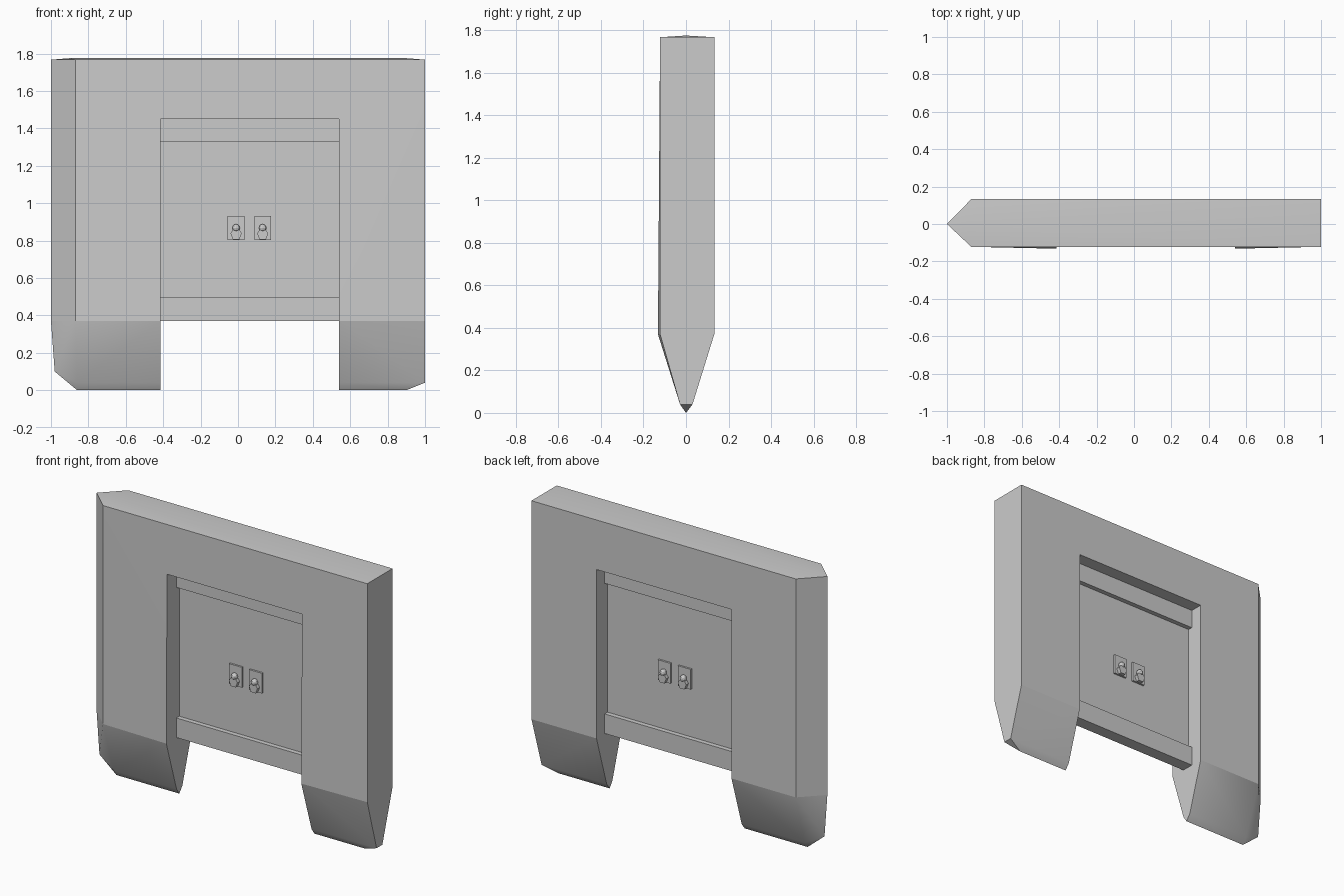
import bpy, bmesh, math
from mathutils import Matrix, Vector

if "Cube" in bpy.data.objects:
    bpy.data.objects.remove(bpy.data.objects["Cube"])

grey = bpy.data.materials.new("concrete_grey")
grey.diffuse_color = (0.6, 0.6, 0.6, 1)
grey.use_nodes = True
grey.node_tree.nodes["Principled BSDF"].inputs["Base Color"].default_value = grey.diffuse_color


def finish(name, bm):
    bmesh.ops.recalc_face_normals(bm, faces=bm.faces)
    me = bpy.data.meshes.new(name)
    bm.to_mesh(me)
    bm.free()
    me.materials.append(grey)
    ob = bpy.data.objects.new(name, me)
    bpy.context.collection.objects.link(ob)
    return ob


def add_box(bm, x0, x1, y0, y1, z0, z1):
    m = Matrix.Translation(((x0 + x1) / 2, (y0 + y1) / 2, (z0 + z1) / 2))
    m = m @ Matrix.Diagonal((x1 - x0, y1 - y0, z1 - z0, 1))
    bmesh.ops.create_cube(bm, size=1, matrix=m)


def box(name, *dims):
    bm = bmesh.new()
    add_box(bm, *dims)
    return finish(name, bm)


LEFT, RIGHT, HEAD, SILL = -0.415, 0.54, 1.45, 0.37   # opening limits

# Wall frame: convex slab with a pointed left end and wedge-shaped feet
pts = [(-1, 0, 1.767), (-1, 0, SILL), (-0.98, 0, 0.1)]
for y in (-0.122, 0.133):
    pts += [(x, y, z) for x in (-0.87, 1) for z in (1.767, SILL)]
    pts += [(-0.86, y * 0.23, 0.04), (1, y * 0.23, 0.04)]
pts += [(x, -0.132, SILL) for x in (LEFT, RIGHT)]
pts += [(-0.9, 0, 1.775), (0.9, 0, 1.775), (-0.86, 0, 0), (0.9, 0, 0)]
bm = bmesh.new()
for p in pts:
    bm.verts.new(p)
bmesh.ops.convex_hull(bm, input=bm.verts)
bmesh.ops.dissolve_limit(bm, angle_limit=math.radians(0.3), verts=bm.verts, edges=bm.edges)
frame = finish("wall_frame", bm)

# Cut the opening between the feet
cutter = box("opening_cutter", LEFT, RIGHT, -0.5, 0.5, -0.5, HEAD)
cutter.hide_render = True
mod = frame.modifiers.new("opening", 'BOOLEAN')
mod.object, mod.operation, mod.solver = cutter, 'DIFFERENCE', 'EXACT'
bpy.context.view_layer.objects.active = frame
frame.select_set(True)
bpy.ops.object.modifier_apply(modifier=mod.name)
bpy.data.objects.remove(cutter)

# Soft foot tips, crisp line where the feet start to taper
bpy.ops.object.shade_smooth_by_angle(angle=math.radians(30))
for e in frame.data.edges:
    if all(abs(frame.data.vertices[v].co.z - SILL) < 0.01 for v in e.vertices):
        e.use_edge_sharp = True

# Recessed panel with a rail along its top and bottom
box("panel", LEFT, RIGHT, 0.0, 0.02, SILL + 0.01, HEAD - 0.01)
box("top_rail", LEFT, RIGHT, -0.03, 0.05, 1.33, HEAD)
box("bottom_rail", LEFT, RIGHT, -0.03, 0.05, SILL, 0.495)

# Handles on both faces: plate, small round knob and angular grip below it
grip = [(-0.017, 0.805), (0.017, 0.805), (0.03, 0.838), (0.018, 0.856), (-0.018, 0.856), (-0.03, 0.838)]
for side, face, d in (("front", 0.0, -1), ("back", 0.02, 1)):
    for label, x in (("left", -0.01), ("right", 0.132)):
        bm = bmesh.new()
        add_box(bm, x - 0.045, x + 0.045, *sorted((face, face + d * 0.012)), 0.803, 0.932)
        finish(f"{side}_{label}_handle_plate", bm)
        bm = bmesh.new()
        f = bm.faces.new([bm.verts.new((x + px, face, pz)) for px, pz in grip])
        ext = bmesh.ops.extrude_face_region(bm, geom=[f])["geom"]
        bmesh.ops.translate(bm, vec=Vector((0, d * 0.035, 0)),
                            verts=[v for v in ext if isinstance(v, bmesh.types.BMVert)])
        bmesh.ops.create_uvsphere(bm, u_segments=10, v_segments=6, radius=0.021,
                                  matrix=Matrix.Translation((x, face + d * 0.022, 0.867)))
        finish(f"{side}_{label}_handle", bm)
